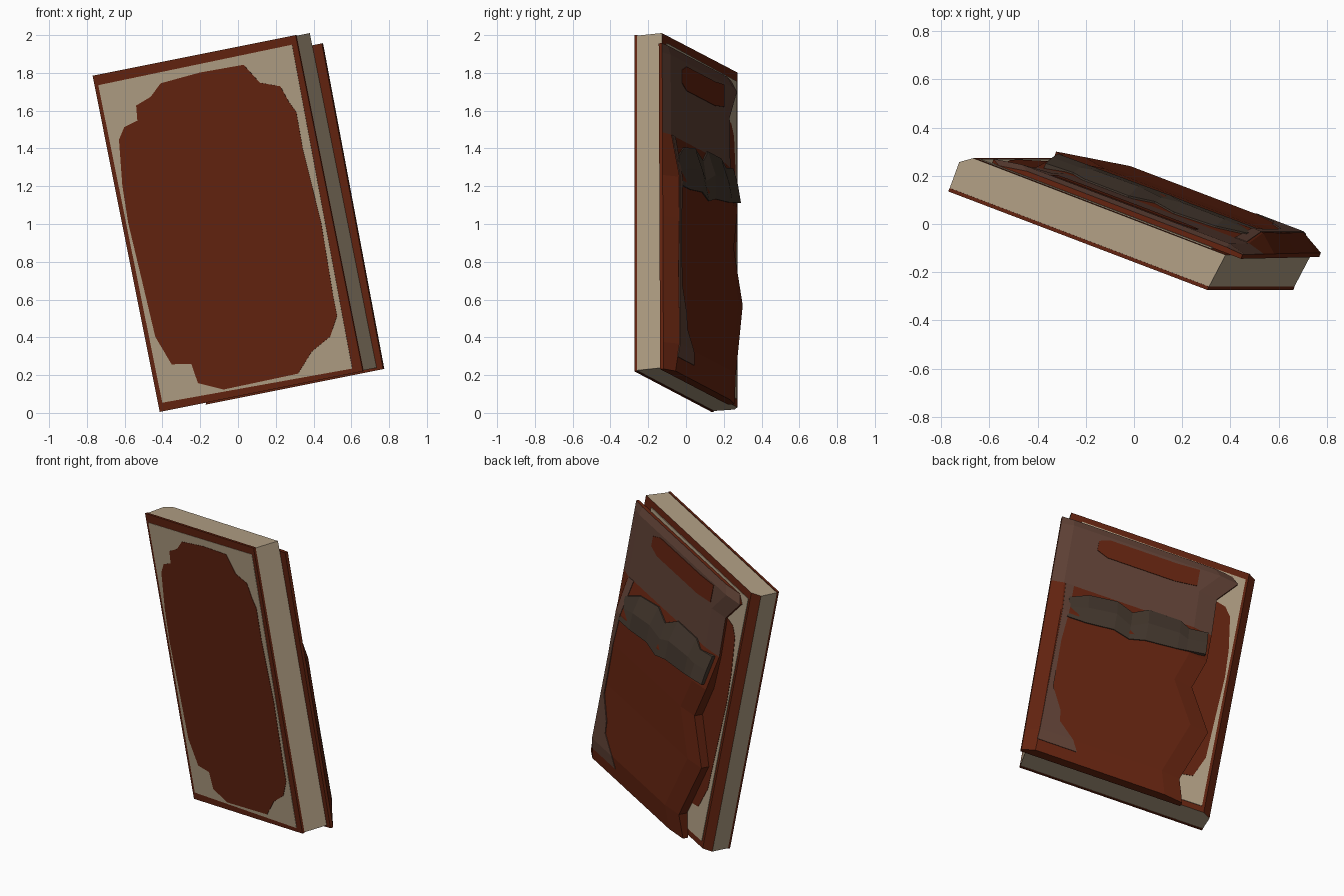
import bpy, bmesh
from mathutils import Vector

cube = bpy.data.objects.get("Cube")
if cube:
    bpy.data.objects.remove(cube)

# Book axes: across the cover, down the cover, and front-to-back
ORIGIN = Vector((-0.77, 0.135, 1.785))
DOWN = Vector((0.196, 0, -0.981)).normalized()
ACROSS = Vector((0.92, -0.35, 0.184)).normalized()
BACK = ACROSS.cross(DOWN).normalized()
LENGTH, WIDTH = 1.815, 1.17


def place(p):
    return ORIGIN + ACROSS * p[0] + DOWN * p[1] + BACK * p[2]


def material(name, rgb):
    m = bpy.data.materials.new(name)
    m.use_nodes = True
    m.diffuse_color = (*rgb, 1)
    m.node_tree.nodes["Principled BSDF"].inputs["Base Color"].default_value = (*rgb, 1)
    return m


RED = material("red leather", (0.125, 0.017, 0.005))
CREAM = material("cream paper", (0.44, 0.345, 0.23))
BROWN = material("worn brown", (0.115, 0.053, 0.036))
DARK = material("dark brown", (0.058, 0.039, 0.027))


def loft(name, rings, mats, rule=None):
    """Skin a list of equal rings in book coordinates and cap both ends."""
    bm = bmesh.new()
    loops = [[bm.verts.new(place(p)) for p in ring] for ring in rings]
    for a, b in zip(loops, loops[1:]):
        for i in range(len(a)):
            j = (i + 1) % len(a)
            bm.faces.new((a[i], a[j], b[j], b[i]))
    bm.faces.new(loops[0])
    bm.faces.new(loops[-1])
    bmesh.ops.recalc_face_normals(bm, faces=bm.faces)
    if rule:
        for f in bm.faces:
            f.material_index = rule(f)
    mesh = bpy.data.meshes.new(name)
    bm.to_mesh(mesh)
    bm.free()
    for m in mats:
        mesh.materials.append(m)
    obj = bpy.data.objects.new(name, mesh)
    bpy.context.collection.objects.link(obj)
    return obj


def plate(name, outline, t0, t1, mat):
    return loft(name, [[(w, d, t) for w, d in outline] for t in (t0, t1)], [mat])


def depth_down(f):
    return (f.calc_center_median() - ORIGIN).dot(DOWN)


# Front cover and page block with a red back
corners = [(0, 0), (WIDTH, 0), (WIDTH, LENGTH), (0, LENGTH)]
plate("front_cover", corners, 0, 0.015, RED)
section = [(0, 0.015), (0, 0.13), (0.05, 0.166), (1.19, 0.163), (WIDTH, 0.015)]
loft("page_block", [[(w, d, t) for w, t in section] for d in (0.004, LENGTH - 0.004)],
     [CREAM, RED], lambda f: int(f.normal.dot(BACK) > 0.7))

# Worn cream frame with a stepped red panel, on front and back
frame = [(0.022, 0.055), (1.14, 0.046), (1.115, 1.79), (0.025, 1.77)]
panel = [(0.077, 0.36), (0.12, 0.30), (0.20, 0.28), (0.21, 0.20), (0.30, 0.17),
         (0.37, 0.11), (0.6, 0.095), (0.85, 0.10), (0.92, 0.21), (1.03, 0.25),
         (1.06, 0.34), (1.09, 0.40), (1.085, 0.6), (1.105, 1.0), (1.09, 1.4),
         (1.09, 1.50), (1.03, 1.60), (0.91, 1.66), (0.81, 1.76), (0.38, 1.765),
         (0.245, 1.705), (0.23, 1.60), (0.12, 1.58), (0.06, 1.42), (0.048, 1.1),
         (0.036, 0.8), (0.045, 0.6)]
plate("front_frame", frame, 0.002, -0.002, CREAM)
plate("front_panel", panel, 0.002, -0.004, RED)


def to_back(outline):
    return [(0.045 + 0.94 * w, d) for w, d in outline]


plate("back_frame", to_back(frame), 0.160, 0.169, CREAM)
plate("back_panel", to_back(panel), 0.160, 0.171, RED)

# Loose torn back cover: rows of (down, torn edge, thickness level)
rows = [(0.07, 0.15, 0.19), (0.12, 0.11, 0.205), (0.28, 0.22, 0.205),
        (0.55, 0.21, 0.205), (0.78, 0.22, 0.25), (1.0, 0.28, 0.25),
        (1.28, 0.13, 0.245), (1.68, 0.25, 0.25), (1.825, 0.20, 0.225)]
rings = []
for d, edge, t in rows:
    spine = 1.245 - 0.012 * d
    rings.append([(w, d, z) for w, z in (
        (edge, 0.168), (edge, t - 0.02), (edge + 0.12, t),
        (spine - 0.075, t), (spine, 0.185), (spine, 0.166))])
loft("torn_back_cover", rings, [RED, BROWN],
     lambda f: int(f.normal.dot(BACK) > 0.8 and depth_down(f) < 0.56))

# Red bar on the worn upper part
bar = [(1.0, 0.17), (0.93, 0.14), (0.5, 0.14), (0.36, 0.13),
       (0.36, 0.25), (0.5, 0.27), (0.93, 0.27), (1.0, 0.24)]
plate("red_bar", bar, 0.202, 0.208, RED)

# Brown stripe beside the spine, ending in a worn corner
stripe = [(0.55, 1.10, 0.205), (0.78, 1.11, 0.25), (1.0, 1.125, 0.25),
          (1.35, 1.12, 0.25), (1.5, 1.05, 0.25), (1.58, 1.04, 0.25),
          (1.68, 0.94, 0.25), (1.75, 0.9, 0.238)]
loft("brown_stripe", [[(w, d, t - 0.003), (1.152, d, t - 0.003),
                       (1.152, d, t + 0.003), (w, d, t + 0.003)] for d, w, t in stripe],
     [BROWN])

# Crumpled dark band over the step: (across, top, bottom, bulge)
band = [(1.12, 0.66, 0.82, 0.0), (1.0, 0.59, 0.82, 0.012), (0.82, 0.56, 0.80, 0.015),
        (0.72, 0.61, 0.83, 0.0), (0.62, 0.54, 0.80, 0.015), (0.42, 0.54, 0.78, 0.012),
        (0.36, 0.58, 0.77, 0.0), (0.24, 0.56, 0.75, 0.0)]
loft("dark_band", [[(w, top, 0.19), (w, top, 0.212 + max(0, top - 0.55) * 0.2),
                    (w, (top + bottom) / 2, 0.24 + bulge), (w, bottom, 0.256),
                    (w, bottom, 0.235)] for w, top, bottom, bulge in band], [DARK])
